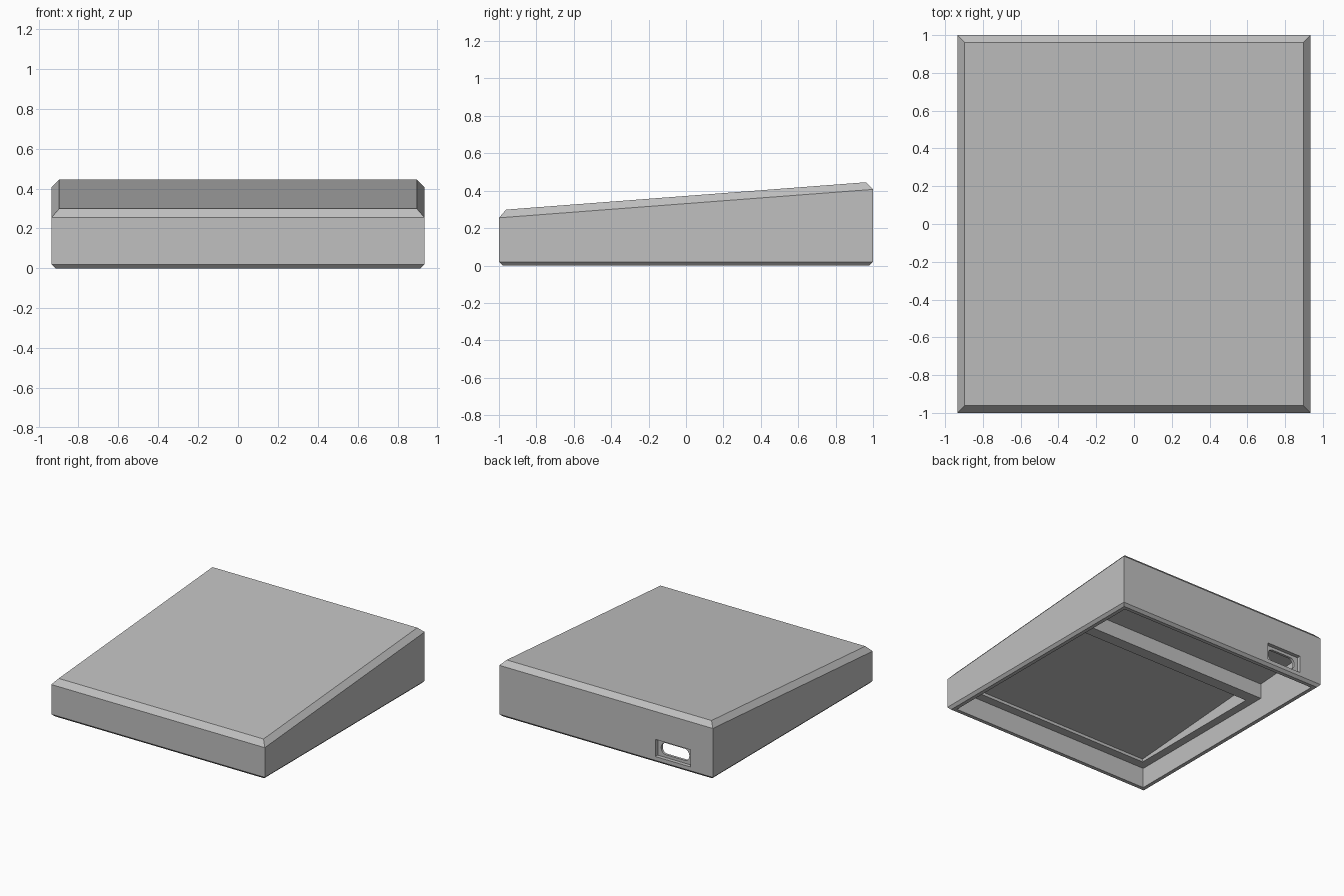
import bpy, bmesh, math

if "Cube" in bpy.data.objects:
    bpy.data.objects.remove(bpy.data.objects["Cube"], do_unlink=True)

HX, HY = 0.935, 1.0      # half width and half depth of the case
WALL = 0.05
SLOPE = 0.076            # rise of the sloping top per unit of depth

grey = bpy.data.materials.new("case grey")
grey.use_nodes = True
colour = (0.53, 0.53, 0.53, 1)
grey.diffuse_color = colour
grey.node_tree.nodes["Principled BSDF"].inputs["Base Color"].default_value = colour


def loft(name, rings):
    """Closed solid through rings of equal point count."""
    bm = bmesh.new()
    loops = [[bm.verts.new(p) for p in ring] for ring in rings]
    for a, b in zip(loops, loops[1:]):
        for i in range(len(a)):
            j = (i + 1) % len(a)
            bm.faces.new((a[i], a[j], b[j], b[i]))
    bm.faces.new(loops[0])
    bm.faces.new(loops[-1])
    bmesh.ops.recalc_face_normals(bm, faces=bm.faces)
    mesh = bpy.data.meshes.new(name)
    bm.to_mesh(mesh)
    bm.free()
    obj = bpy.data.objects.new(name, mesh)
    obj.data.materials.append(grey)
    bpy.context.collection.objects.link(obj)
    return obj


def rect(x, y0, y1, height, slope=0.0):
    """Rectangle centred on x = 0, rising towards the back by slope."""
    return [(px, py, height + slope * py)
            for px, py in ((-x, y0), (x, y0), (x, y1), (-x, y1))]


def slot(y, cx, cz, half_w, half_h, radius, steps):
    """Upright rounded rectangle at depth y."""
    ring = []
    for k, (sx, sz) in enumerate(((1, 1), (-1, 1), (-1, -1), (1, -1))):
        for s in range(steps + 1):
            a = math.pi / 2 * (k + s / steps)
            ring.append((cx + sx * (half_w - radius) + radius * math.cos(a), y,
                         cz + sz * (half_h - radius) + radius * math.sin(a)))
    return ring


def carve(target, cutter):
    mod = target.modifiers.new("carve", "BOOLEAN")
    mod.operation = "DIFFERENCE"
    mod.solver = "EXACT"
    mod.object = cutter
    bpy.context.view_layer.objects.active = target
    bpy.ops.object.modifier_apply(modifier=mod.name)
    bpy.data.objects.remove(cutter, do_unlink=True)


# Wedge shell with bevelled rims
edge, foot = 0.038, 0.02
case = loft("wedge_case", [
    rect(HX - foot, foot - HY, HY - foot, 0),
    rect(HX, -HY, HY, foot),
    rect(HX, -HY, HY, 0.331, SLOPE),
    rect(HX - edge, edge - HY, HY - edge, 0.372, SLOPE),
])

# Open underside, down to the flat ledge
ix, iy = HX - WALL, HY - WALL
carve(case, loft("underside_cut", [rect(ix, -iy, iy, -0.1), rect(ix, -iy, iy, 0.16)]))

# Main pocket and rear bay, both with a ceiling parallel to the top
for name, x, y0, y1 in (("pocket_cut", 0.82, -0.88, 0.29), ("rear_bay_cut", ix, 0.382, iy)):
    carve(case, loft(name, [rect(x, y0, y1, 0.1), rect(x, y0, y1, 0.25, SLOPE)]))

# Socket in the back wall: shallow square recess, then a rounded opening
px, pz = -0.585, 0.118
carve(case, loft("socket_recess_cut", [
    [(px + sx * 0.153, y, pz + sz * 0.068) for sx, sz in ((-1, -1), (1, -1), (1, 1), (-1, 1))]
    for y in (HY - 0.03, HY + 0.1)]))
carve(case, loft("socket_opening_cut", [
    slot(y, px, pz, 0.123, 0.046, 0.042, 6) for y in (HY - 0.1, HY + 0.05)]))
